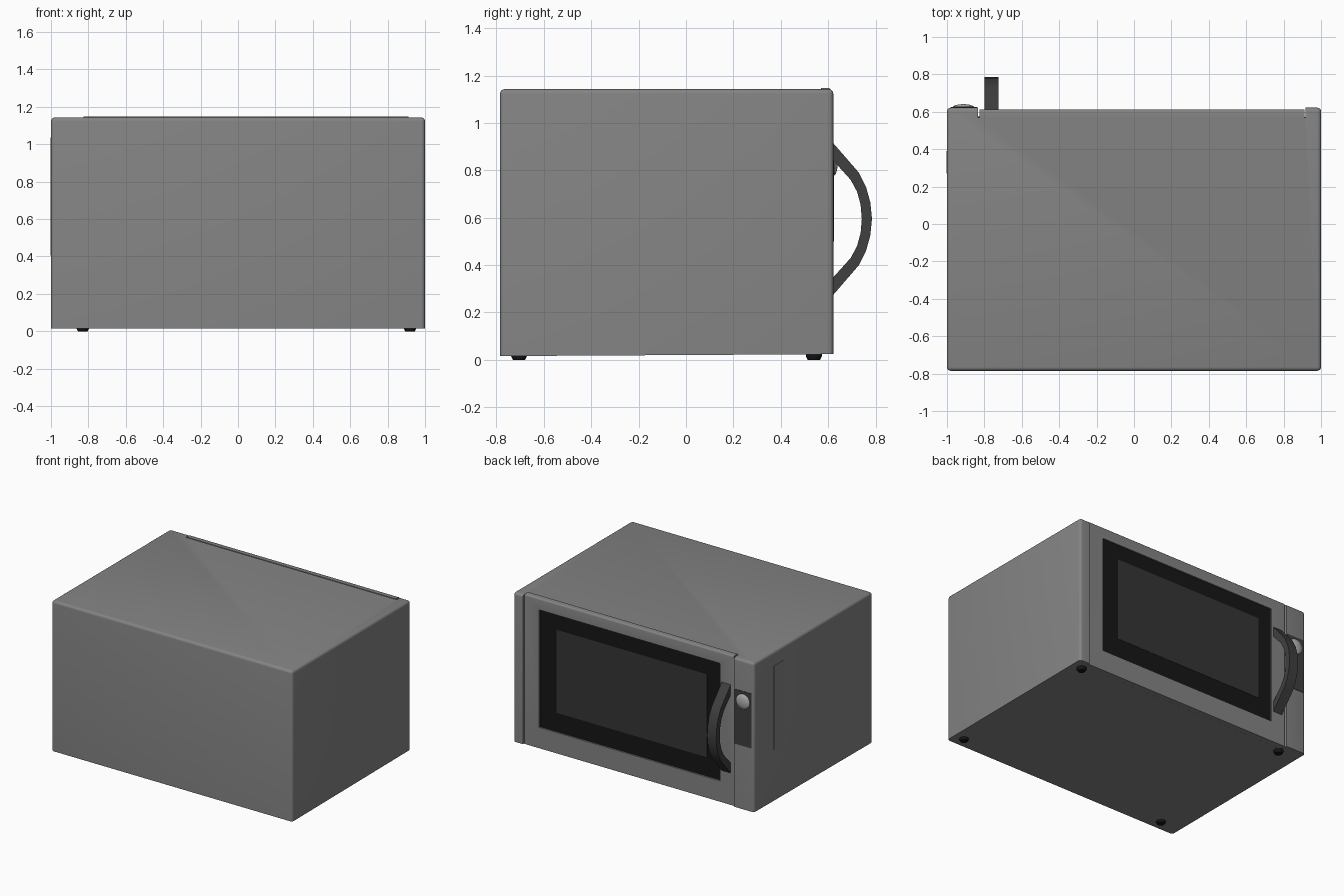
import bpy, bmesh
from mathutils import Vector

if "Cube" in bpy.data.objects:
    bpy.data.objects.remove(bpy.data.objects["Cube"])


def material(name, value):
    m = bpy.data.materials.new(name)
    m.diffuse_color = (value, value, value, 1)
    m.use_nodes = True
    m.node_tree.nodes["Principled BSDF"].inputs["Base Color"].default_value = m.diffuse_color
    return m


STEEL = material("steel", 0.23)
DARK = material("dark_plastic", 0.05)
GLASS = material("glass", 0.035)
BLACK = material("black", 0.008)
KNOB = material("knob_silver", 0.45)


def finish(name, bm, mat):
    bmesh.ops.recalc_face_normals(bm, faces=bm.faces)
    me = bpy.data.meshes.new(name)
    bm.to_mesh(me)
    bm.free()
    ob = bpy.data.objects.new(name, me)
    bpy.context.collection.objects.link(ob)
    me.materials.append(mat)
    return ob


def box_bm(lo, hi):
    bm = bmesh.new()
    bmesh.ops.create_cube(bm, size=1)
    for v in bm.verts:
        v.co = Vector([lo[i] if v.co[i] < 0 else hi[i] for i in range(3)])
    return bm


def box(name, lo, hi, mat):
    return finish(name, box_bm(lo, hi), mat)


def smooth(ob, angle=0.6):
    bpy.ops.object.select_all(action='DESELECT')
    ob.select_set(True)
    bpy.context.view_layer.objects.active = ob
    bpy.ops.object.shade_smooth_by_angle(angle=angle)


def lathe(name, profile, loc, axis, mat, sides=24):
    # revolve (radius, height) pairs about an axis
    bm = bmesh.new()
    vs = [bm.verts.new((r, 0, h)) for r, h in profile]
    edges = [bm.edges.new(p) for p in zip(vs, vs[1:])]
    bmesh.ops.spin(bm, geom=vs + edges, cent=(0, 0, 0), axis=(0, 0, 1),
                   angle=6.2831853, steps=sides, use_duplicate=False)
    bmesh.ops.remove_doubles(bm, verts=bm.verts, dist=1e-4)
    ob = finish(name, bm, mat)
    ob.rotation_euler = Vector((0, 0, 1)).rotation_difference(Vector(axis)).to_euler()
    ob.location = loc
    smooth(ob)
    return ob


# cabinet: rounded top and upright edges, slightly sloping underside
bm = box_bm((-1, -0.785, 0.016), (1, 0.622, 1.143))
for v in bm.verts:
    if v.co.z < 0.5 and v.co.y > 0:
        v.co.z = 0.024
edges = [e for e in bm.edges if max(v.co.z for v in e.verts) > 0.5]
bmesh.ops.bevel(bm, geom=edges, offset=0.02, segments=4, profile=0.5, affect='EDGES')
cabinet = finish("cabinet", bm, STEEL)

# recess for the door
cutter = box("door_recess_cutter", (-0.833, 0.57, -0.2), (0.918, 0.8, 1.4), STEEL)
cutter.hide_render = True
cutter.hide_viewport = True
cut = cabinet.modifiers.new("door_recess", 'BOOLEAN')
cut.object = cutter
cut.solver = 'EXACT'
smooth(cabinet)

# door with a sunken window opening
bm = box_bm((-0.826, 0.57, 0.024), (0.912, 0.612, 1.148))
edges = [e for e in bm.edges if all(v.co.y > 0.6 for v in e.verts)
         and all(v.co.z > 0.5 for v in e.verts)]
bmesh.ops.bevel(bm, geom=edges, offset=0.012, segments=3, profile=0.5, affect='EDGES')
bm.normal_update()
front = max((f for f in bm.faces if f.normal.y > 0.99), key=lambda f: f.calc_area())
for depth in (0.0, 0.012):
    bmesh.ops.inset_region(bm, faces=[front], thickness=0.001, use_even_offset=True)
    mid = front.calc_center_median()
    for v in front.verts:
        v.co = Vector((0.79 if v.co.x > mid.x else -0.71, 0.612 - depth,
                       1.062 if v.co.z > mid.z else 0.18))
smooth(finish("door", bm, STEEL))

# window surround and glass
box("window_surround", (-0.708, 0.585, 0.182), (0.788, 0.604, 1.06), BLACK)
box("window_glass", (-0.60, 0.59, 0.325), (0.65, 0.606, 0.95), GLASS)

# curved handle
outer = [(0.605, 0.934), (0.73, 0.79), (0.76, 0.73), (0.778, 0.665), (0.785, 0.595),
         (0.778, 0.525), (0.76, 0.46), (0.73, 0.40), (0.605, 0.255)]
inner = [(0.605, 0.86), (0.695, 0.76), (0.722, 0.71), (0.737, 0.655), (0.742, 0.595),
         (0.737, 0.535), (0.722, 0.48), (0.695, 0.43), (0.605, 0.33)]
bm = bmesh.new()
rings = [[bm.verts.new((x, *p)) for x, p in
          ((-0.80, a), (-0.725, a), (-0.725, b), (-0.80, b))]
         for a, b in zip(outer, inner)]
for r, s in zip(rings, rings[1:]):
    for i in range(4):
        bm.faces.new((r[i], r[(i + 1) % 4], s[(i + 1) % 4], s[i]))
bm.faces.new(rings[0])
bm.faces.new(rings[-1])
smooth(finish("handle", bm, DARK))

# control panel and domed knob
box("control_panel", (-0.98, 0.61, 0.50), (-0.84, 0.625, 0.91), DARK)
lathe("knob", [(0, 0), (0.056, 0), (0.056, 0.004), (0.05, 0.009), (0.035, 0.014),
               (0.018, 0.017), (0, 0.018)], (-0.912, 0.623, 0.835), (0, 1, 0), KNOB)

# thin raised plate on the side
box("side_plate", (-1.002, 0.27, 0.405), (-0.99, 0.39, 1.035), STEEL)

# feet
for x in (-0.83, 0.92):
    for y in (-0.705, 0.54):
        lathe("foot", [(0, 0), (0.026, 0), (0.034, 0.016), (0.034, 0.03), (0, 0.03)],
              (x, y, 0), (0, 0, 1), BLACK, 16)
